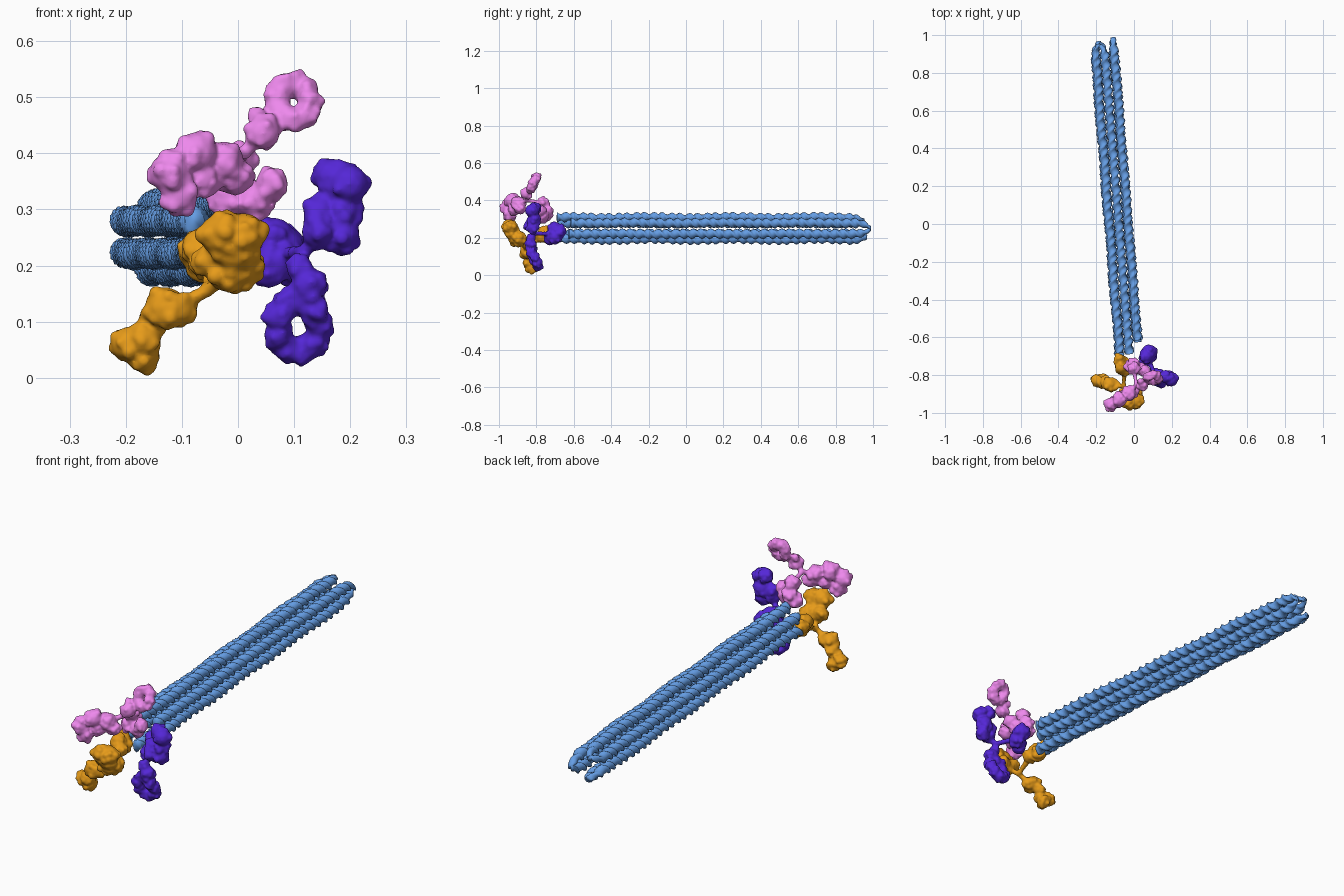
import bpy, bmesh, math, random
from mathutils import Vector, Matrix

if "Cube" in bpy.data.objects:
    bpy.data.objects.remove(bpy.data.objects["Cube"])

random.seed(4)


def material(name, rgb):
    m = bpy.data.materials.new(name)
    m.diffuse_color = (*rgb, 1)
    m.use_nodes = True
    m.node_tree.nodes["Principled BSDF"].inputs["Base Color"].default_value = m.diffuse_color
    return m


def add_object(name, bm, mat):
    me = bpy.data.meshes.new(name)
    bm.to_mesh(me)
    bm.free()
    me.materials.append(mat)
    for p in me.polygons:
        p.use_smooth = True
    ob = bpy.data.objects.new(name, me)
    bpy.context.collection.objects.link(ob)
    return ob


blue = material("blue", (0.13, 0.34, 0.78))
pink = material("pink", (0.86, 0.25, 0.85))
orange = material("orange", (0.80, 0.33, 0.01))
indigo = material("indigo", (0.09, 0.02, 0.68))

# Bundle of six double helices around a slanted axis
START, END = Vector((-0.025, -0.70, 0.25)), Vector((-0.162, 0.985, 0.25))
AXIS = (END - START).normalized()
SIDE = AXIS.cross(Vector((0, 0, 1))).normalized()
UP = SIDE.cross(AXIS)
RING, PITCH, SEG, STEP = 0.058, 0.095, 16, 0.0065


def offset(deg):
    a = math.radians(deg)
    return (SIDE * math.cos(a) + UP * math.sin(a)) * RING


def double_helix(name, deg, partner, s0, s1, phase):
    # twisted two-lobed section swept along the axis, hooking to its partner at the tip
    bm = bmesh.new()
    mid = (offset(deg) + offset(partner)) / 2
    rings, n = [], int((s1 - s0) / STEP)
    for i in range(n + 1):
        s = s0 + (s1 - s0) * i / n
        t = max(0, (s - s1 + 0.075) / 0.075)
        breathe = 1 + 0.05 * math.sin(s * 14 + phase)
        c = START + AXIS * s + offset(deg).lerp(mid, t ** 2.2) * breathe
        size = 1 - 0.5 * t
        row = []
        for k in range(SEG):
            a = 2 * math.pi * k / SEG
            rel = a + 2 * math.pi * s / PITCH + phase
            # two strands set apart by a wide and a narrow groove
            lobes = max(math.exp(-((((rel - q + math.pi) % (2 * math.pi)) - math.pi) / 0.6) ** 2)
                        for q in (0, 2.75))
            r = (0.0175 + 0.0115 * lobes) * size
            row.append(bm.verts.new(c + (SIDE * math.cos(a) + UP * math.sin(a)) * r))
        rings.append(row)
    for p, q in zip(rings, rings[1:]):
        for k in range(SEG):
            j = (k + 1) % SEG
            bm.faces.new((p[k], p[j], q[j], q[k]))
    bm.faces.new(rings[0][::-1])
    bm.faces.new(rings[-1])
    bmesh.ops.recalc_face_normals(bm, faces=bm.faces)
    add_object(name, bm, blue)


LENGTH = (END - START).length
pairs = [(-30, 30, 0.07, 0), (90, 150, 0.01, 0.03), (210, 270, 0.0, 0.015)]
for i, (a, b, lo, cut) in enumerate(pairs):
    double_helix(f"helix_{2 * i + 1}", a, b, lo, LENGTH - cut, 0.9 * i)
    double_helix(f"helix_{2 * i + 2}", b, a, lo + 0.01, LENGTH - cut, 0.9 * i + 2)


# Bumpy proteins: blobs fused by a voxel remesh
def ball(bm, c, r):
    bmesh.ops.create_icosphere(bm, subdivisions=2, radius=r, matrix=Matrix.Translation(c))


def blob(bm, c, r):
    # core with surface bumps
    ball(bm, c, r * 0.86)
    for _ in range(18):
        d = Vector([random.gauss(0, 1) for _ in range(3)]).normalized()
        ball(bm, Vector(c) + d * r * random.uniform(0.66, 0.76), r * random.uniform(0.27, 0.38))


def link(bm, a, b, r):
    # hinge strand
    a, b = Vector(a), Vector(b)
    n = max(2, int((b - a).length / (r * 0.8)))
    for i in range(n + 1):
        ball(bm, a.lerp(b, i / n), r * random.uniform(0.85, 1.15))


def loop(bm, c, rx, rz, r, tilt):
    # open ring-shaped domain facing the front, leaning along y
    for i in range(9):
        a = 2 * math.pi * i / 9
        x, z = rx * math.cos(a), rz * math.sin(a)
        blob(bm, (c[0] + x, c[1] + tilt * z + random.uniform(-.006, .006), c[2] + z), r)


def protein(name, mat, blobs, loops, hinge, arms):
    bm = bmesh.new()
    for x, y, z, r in blobs:
        blob(bm, (x, y, z), r)
    for args in loops:
        loop(bm, *args)
    for end in arms:
        link(bm, hinge, end, 0.012)
    ob = add_object(name, bm, mat)
    m = ob.modifiers.new("fuse", 'REMESH')
    m.mode, m.voxel_size, m.use_smooth_shade = 'VOXEL', 0.005, True
    s = ob.modifiers.new("soften", 'SMOOTH')
    s.factor, s.iterations = 0.5, 3


# Upper protein
protein("upper_antibody", pink, [
    (0.045, -0.855, 0.437, 0.036), (0.035, -0.835, 0.465, 0.02),
    (-0.122, -0.955, 0.365, 0.043), (-0.105, -0.945, 0.325, 0.04), (-0.075, -0.93, 0.40, 0.045),
    (-0.06, -0.915, 0.35, 0.036), (-0.025, -0.895, 0.385, 0.043), (-0.005, -0.885, 0.355, 0.036),
    (0.0, -0.765, 0.385, 0.038), (0.0, -0.745, 0.34, 0.04), (-0.02, -0.755, 0.315, 0.038),
    (0.03, -0.765, 0.315, 0.038), (0.06, -0.78, 0.345, 0.035)],
    [((0.098, -0.815, 0.492), 0.03, 0.033, 0.027, 0.5)],
    (0.012, -0.85, 0.402), [(0.045, -0.855, 0.437), (-0.025, -0.895, 0.385), (0.0, -0.765, 0.385)])

# Lower left protein
protein("lower_antibody", orange, [
    (-0.13, -0.85, 0.125, 0.044), (-0.105, -0.855, 0.122, 0.034), (-0.15, -0.83, 0.095, 0.03),
    (-0.195, -0.83, 0.06, 0.037), (-0.17, -0.825, 0.04, 0.036), (-0.165, -0.84, 0.07, 0.034),
    (-0.03, -0.94, 0.255, 0.046), (0.01, -0.935, 0.255, 0.046), (-0.005, -0.93, 0.225, 0.045),
    (-0.02, -0.905, 0.19, 0.044), (0.008, -0.895, 0.195, 0.044), (-0.045, -0.90, 0.21, 0.038),
    (-0.075, -0.72, 0.225, 0.039), (-0.06, -0.735, 0.205, 0.038), (-0.05, -0.775, 0.205, 0.038),
    (-0.07, -0.76, 0.235, 0.036)], [],
    (-0.055, -0.86, 0.155), [(-0.105, -0.855, 0.13), (-0.02, -0.89, 0.18), (-0.05, -0.79, 0.19)])

# Right protein
protein("right_antibody", indigo, [
    (0.145, -0.83, 0.26, 0.038), (0.185, -0.82, 0.255, 0.038), (0.145, -0.82, 0.295, 0.034),
    (0.185, -0.81, 0.30, 0.042), (0.165, -0.81, 0.36, 0.037), (0.197, -0.825, 0.345, 0.042),
    (0.125, -0.83, 0.165, 0.038), (0.11, -0.83, 0.195, 0.028),
    (0.065, -0.70, 0.25, 0.042), (0.085, -0.675, 0.235, 0.042), (0.065, -0.72, 0.205, 0.042),
    (0.09, -0.70, 0.205, 0.04), (0.055, -0.73, 0.185, 0.03)],
    [((0.107, -0.81, 0.093), 0.038, 0.046, 0.03, -0.4)],
    (0.115, -0.815, 0.225), [(0.15, -0.83, 0.25), (0.12, -0.83, 0.18), (0.08, -0.72, 0.22)])
